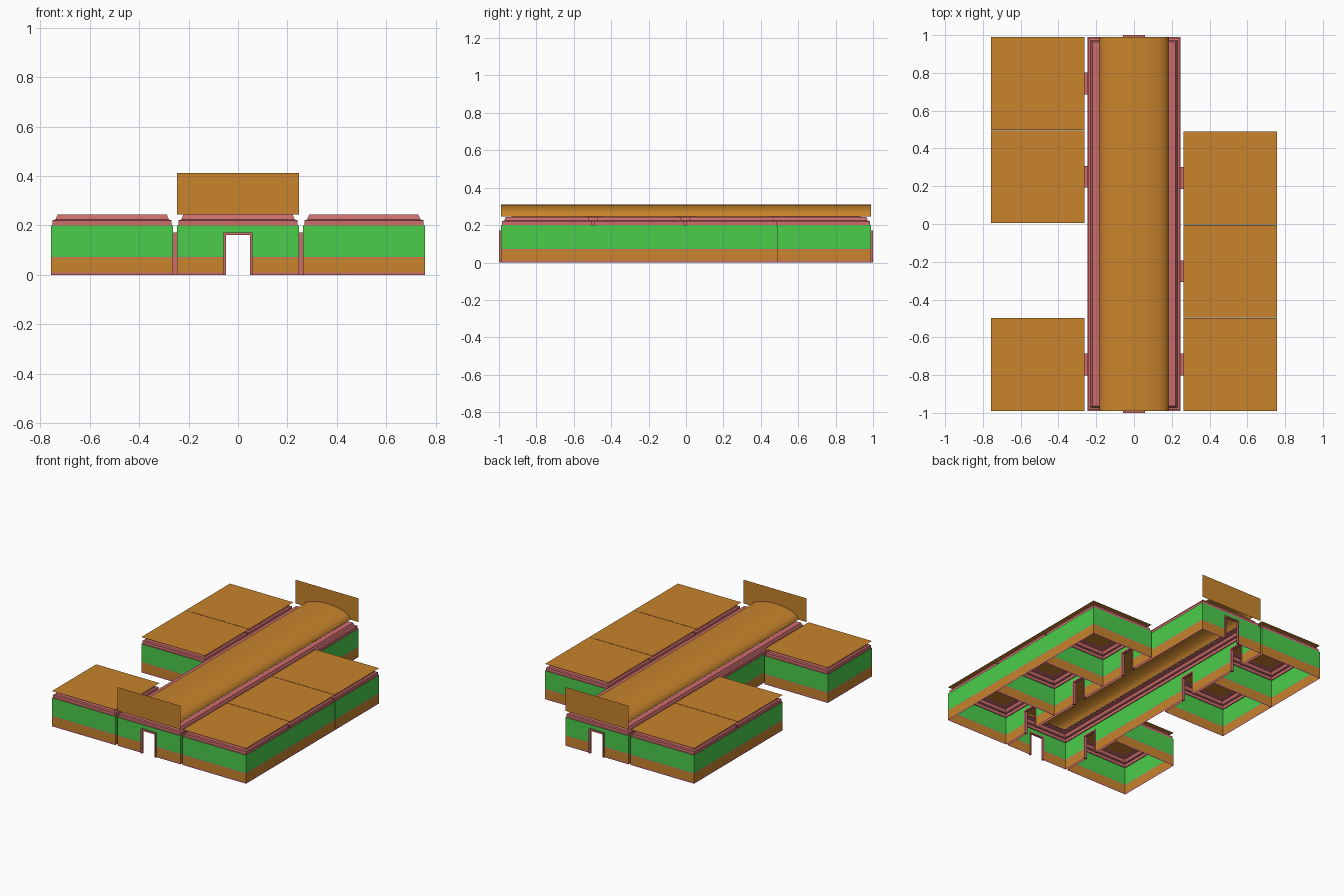
import bpy, bmesh, math

cube = bpy.data.objects.get("Cube")
if cube:
    bpy.data.objects.remove(cube, do_unlink=True)


def material(name, rgb):
    m = bpy.data.materials.new(name)
    m.use_nodes = True
    m.diffuse_color = (*rgb, 1)
    m.node_tree.nodes["Principled BSDF"].inputs["Base Color"].default_value = (*rgb, 1)
    return m


MATS = [material("green_paint", (0.07, 0.61, 0.07)),
        material("ochre_board", (0.58, 0.23, 0.025)),
        material("rose_trim", (0.61, 0.15, 0.15))]
GREEN, OCHRE, ROSE = range(3)

DOOR_HALF, DOOR_TOP, WALL_TOP, ROOF_Z = 0.05, 0.165, 0.2, 0.248
# wall bands: bottom, top, colour
BANDS = [(0, 0.01, ROSE), (0.01, 0.068, OCHRE), (0.068, 0.073, ROSE),
         (0.073, DOOR_TOP, GREEN), (DOOR_TOP, WALL_TOP, GREEN)]
# cornice profile: inset from the wall, height
CORNICE = [(0, 0.2), (0.006, 0.2), (0.006, 0.221), (0.018, 0.224),
           (0.026, 0.244), (0.065, 0.245)]


def finish(name, bm):
    bmesh.ops.remove_doubles(bm, verts=bm.verts, dist=0.0001)
    me = bpy.data.meshes.new(name)
    bm.to_mesh(me)
    bm.free()
    for m in MATS:
        me.materials.append(m)
    ob = bpy.data.objects.new(name, me)
    bpy.context.collection.objects.link(ob)
    return ob


def quad(bm, pts, colour):
    f = bm.faces.new([bm.verts.new(p) for p in pts])
    f.material_index = colour


def corners(x0, x1, y0, y1, inset=0):
    return [(x0 + inset, y0 + inset), (x1 - inset, y0 + inset),
            (x1 - inset, y1 - inset), (x0 + inset, y1 - inset)]


def wall(bm, a, b, doors):
    """Banded upright sheet from a to b, with doorways at distances along it."""
    length = math.dist(a, b)

    def at(d, z):
        t = d / length
        return (a[0] + (b[0] - a[0]) * t, a[1] + (b[1] - a[1]) * t, z)

    for z0, z1, colour in BANDS:
        cuts = [0, length]
        if z0 < DOOR_TOP:
            cuts += [d + s * DOOR_HALF for d in doors for s in (-1, 1)]
        cuts.sort()
        for d0, d1 in zip(cuts[::2], cuts[1::2]):
            quad(bm, [at(d0, z0), at(d1, z0), at(d1, z1), at(d0, z1)], colour)


def shell(name, rect, doors):
    """Four walls and the cornice; doors maps side number to distances."""
    bm = bmesh.new()
    c = corners(*rect)
    for i in range(4):
        wall(bm, c[i], c[(i + 1) % 4], doors.get(i, []))
    for (i0, z0), (i1, z1) in zip(CORNICE, CORNICE[1:]):
        low, high = corners(*rect, i0), corners(*rect, i1)
        for i in range(4):
            j = (i + 1) % 4
            quad(bm, [(*low[i], z0), (*low[j], z0), (*high[j], z1), (*high[i], z1)], ROSE)
    return finish(name, bm)


def box(bm, lo, hi):
    ret = bmesh.ops.create_cube(bm, size=1)
    for v in ret["verts"]:
        v.co = [(lo[k] + hi[k]) / 2 + v.co[k] * (hi[k] - lo[k]) for k in range(3)]
    for f in {f for v in ret["verts"] for f in v.link_faces}:
        f.material_index = ROSE


def door_frame(name, x, y, depth, along_y):
    """Two jambs and a head lining a doorway."""
    bm = bmesh.new()
    out, top = DOOR_HALF + 0.008, DOOR_TOP + 0.007
    parts = [(-out, -DOOR_HALF + 0.002, 0, top), (DOOR_HALF - 0.002, out, 0, top),
             (-DOOR_HALF, DOOR_HALF, DOOR_TOP - 0.003, top)]
    for a0, a1, z0, z1 in parts:
        if along_y:
            box(bm, (x - depth, y + a0, z0), (x + depth, y + a1, z1))
        else:
            box(bm, (x + a0, y - depth, z0), (x + a1, y + depth, z1))
    finish(name, bm)


# Side rooms, each with a flat roof and a doorway towards the corridor
HALL_X, ROOM_X, OUTER_X, END_Y, ROOM = 0.247, 0.262, 0.756, 0.99, 0.492
right_starts = [-0.99, -0.496, -0.002]
left_starts = [-0.99, 0.004, 0.498]
for side, starts in ((1, right_starts), (-1, left_starts)):
    label = "left" if side > 0 else "right"
    for n, y0 in enumerate(starts, 1):
        x0, x1 = sorted((side * ROOM_X, side * OUTER_X))
        rect = (x0, x1, y0, y0 + ROOM)
        shell(f"{label}_room_{n}", rect, {3 if side > 0 else 1: [ROOM / 2]})
        bm = bmesh.new()
        quad(bm, [(*p, ROOF_Z) for p in corners(*rect)], OCHRE)
        finish(f"{label}_room_roof_{n}", bm)
        door_frame(f"{label}_door_frame_{n}", side * (HALL_X + ROOM_X) / 2,
                   y0 + ROOM / 2, 0.011, True)

# Central corridor
mid = ROOM / 2
shell("corridor", (-HALL_X, HALL_X, -END_Y, END_Y), {
    0: [HALL_X], 2: [HALL_X],
    1: [y + mid + END_Y for y in right_starts],
    3: [END_Y - y - mid for y in left_starts]})

# Vaulted corridor roof
bm = bmesh.new()
STEPS = 12
arch = [(0.182 * math.cos(math.pi * i / STEPS), 0.246 + 0.064 * math.sin(math.pi * i / STEPS))
        for i in range(STEPS + 1)]
for (xa, za), (xb, zb) in zip(arch, arch[1:]):
    quad(bm, [(xa, -END_Y, za), (xa, END_Y, za), (xb, END_Y, zb), (xb, -END_Y, zb)], OCHRE)
vault = finish("vault_roof", bm)
for p in vault.data.polygons:
    p.use_smooth = True

# Gable boards and entrance frames at both ends
for name, s in (("front", -1), ("back", 1)):
    bm = bmesh.new()
    y = s * END_Y
    quad(bm, [(-s * -HALL_X, y, 0.245), (-s * HALL_X, y, 0.245),
              (-s * HALL_X, y, 0.412), (-s * -HALL_X, y, 0.412)], OCHRE)
    finish(f"{name}_gable_board", bm)
    door_frame(f"{name}_entrance_frame", 0, s * 0.992, 0.008, False)
